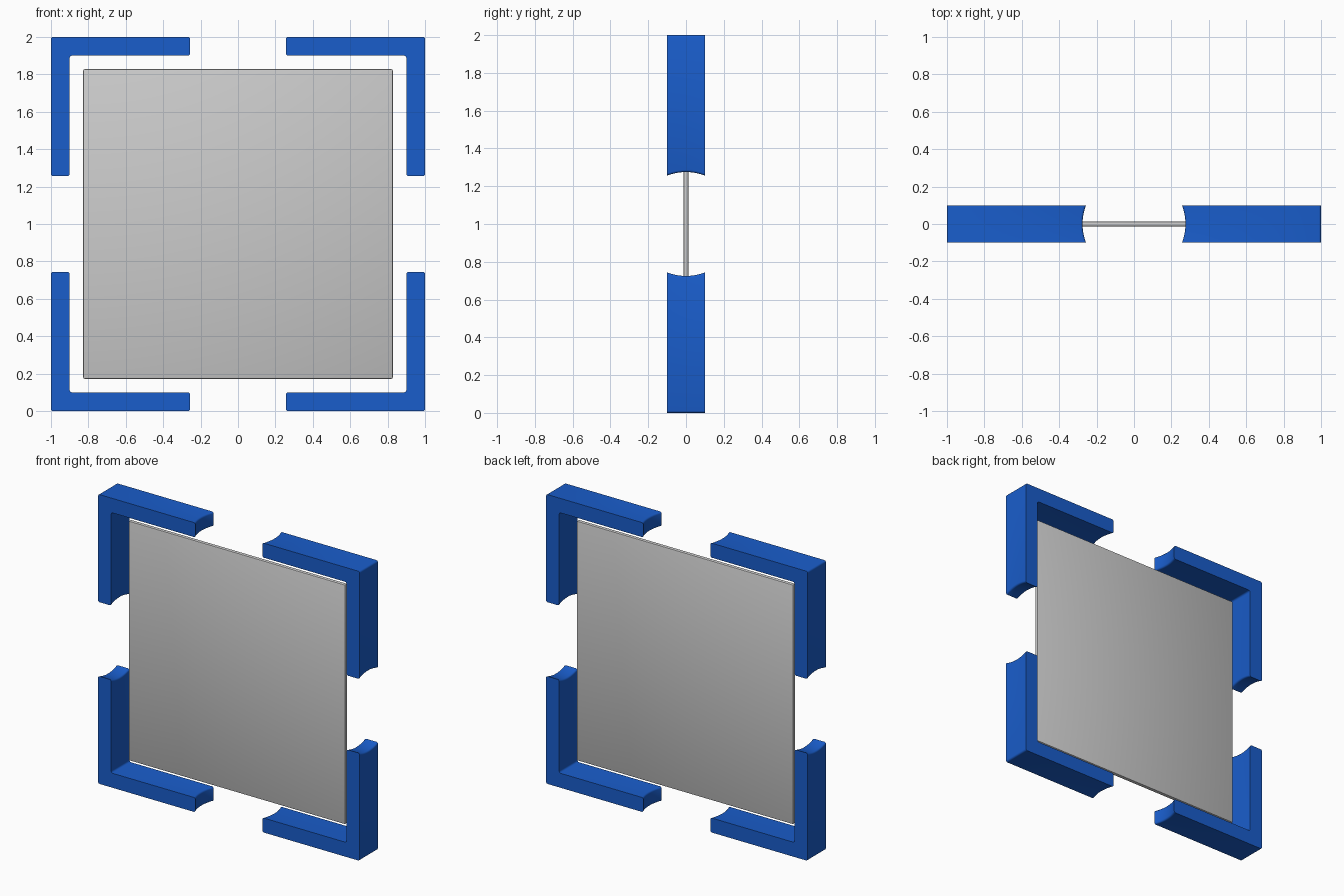
import bpy, bmesh, math

if "Cube" in bpy.data.objects:
    bpy.data.objects.remove(bpy.data.objects["Cube"])

BLUE = bpy.data.materials.new("blue")
BLUE.diffuse_color = (0.01, 0.11, 0.6, 1)
BLUE.use_nodes = True
BLUE.node_tree.nodes["Principled BSDF"].inputs["Base Color"].default_value = BLUE.diffuse_color
CZ = 1.0          # height of the frame centre
DEPTH = 0.1       # half depth of the brackets
GAP_R = 0.275     # radius of the scooped bracket ends


def rounded(points, r=0.012, n=3):
    """Round every right-angle corner of a closed outline."""
    out = []
    for i, (x, z) in enumerate(points):
        px, pz = points[i - 1]
        qx, qz = points[(i + 1) % len(points)]
        lp, lq = math.hypot(px - x, pz - z), math.hypot(qx - x, qz - z)
        ax, az = (px - x) / lp * r, (pz - z) / lp * r
        bx, bz = (qx - x) / lq * r, (qz - z) / lq * r
        for k in range(n + 1):
            t = k / n * math.pi / 2
            u, v = 1 - math.sin(t), 1 - math.cos(t)
            out.append((x + ax * u + bx * v, z + az * u + bz * v))
    return out


def finish(name, bm, mat=None):
    bmesh.ops.recalc_face_normals(bm, faces=bm.faces)
    mesh = bpy.data.meshes.new(name)
    bm.to_mesh(mesh)
    bm.free()
    ob = bpy.data.objects.new(name, mesh)
    bpy.context.collection.objects.link(ob)
    if mat:
        mesh.materials.append(mat)
    bpy.ops.object.select_all(action='DESELECT')
    ob.select_set(True)
    bpy.context.view_layer.objects.active = ob
    bpy.ops.object.shade_smooth_by_angle(angle=math.radians(35))
    return ob


def bracket(name, sx, sz):
    """L-shaped corner, lofted through the depth with concave ends."""
    bm = bmesh.new()
    rings = []
    steps = 16
    for j in range(steps + 1):
        y = -DEPTH + 2 * DEPTH * j / steps
        e = math.sqrt(GAP_R ** 2 - y ** 2)
        prof = rounded([(e, 1), (1, 1), (1, e), (0.9, e), (0.9, 0.9), (e, 0.9)])
        rings.append([bm.verts.new((sx * x, y, CZ + sz * z)) for x, z in prof])
    for a, b in zip(rings, rings[1:]):
        for i in range(len(a)):
            k = (i + 1) % len(a)
            bm.faces.new((a[i], a[k], b[k], b[i]))
    bm.faces.new(rings[0])
    bm.faces.new(rings[-1])
    finish(name, bm, BLUE)


# Four corner brackets
for side, sx in (("left", -1), ("right", 1)):
    for level, sz in (("lower", -1), ("upper", 1)):
        bracket(f"{level}_{side}_bracket", sx, sz)

# Thin central panel with softened edges
bm = bmesh.new()
bmesh.ops.create_cube(bm, size=1)
for v in bm.verts:
    v.co = (v.co.x * 1.656, v.co.y * 0.028, v.co.z * 1.656 + CZ)
bmesh.ops.bevel(bm, geom=bm.edges[:], offset=0.008, segments=2,
                profile=0.5, affect='EDGES')
finish("panel", bm)
